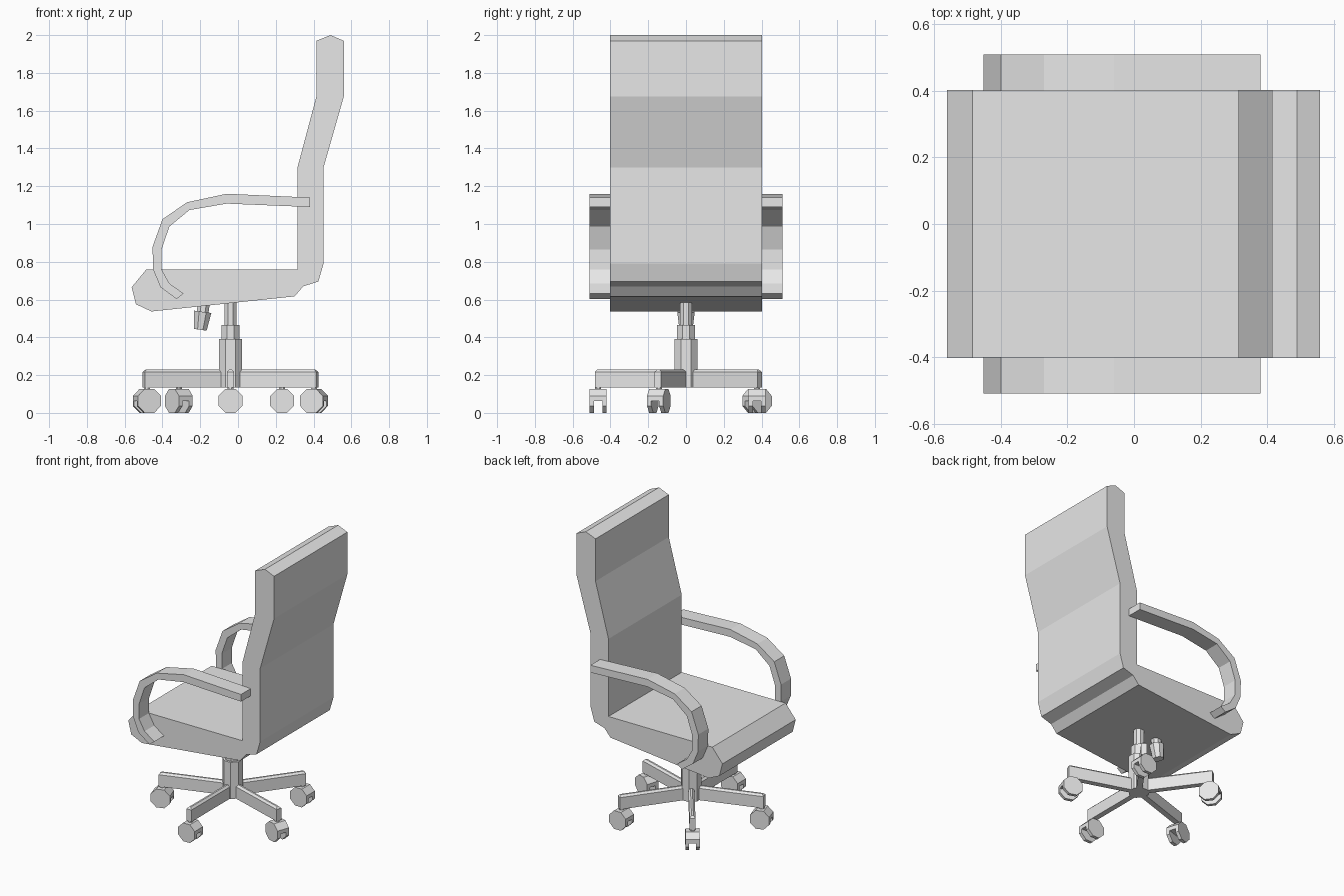
import bpy, bmesh
from math import sin, cos, pi, radians
from mathutils import Matrix, Vector

cube = bpy.data.objects.get("Cube")
if cube:
    bpy.data.objects.remove(cube, do_unlink=True)

grey = bpy.data.materials.new("plain grey")
grey.use_nodes = True
grey.diffuse_color = (0.8, 0.8, 0.8, 1)
grey.node_tree.nodes["Principled BSDF"].inputs["Base Color"].default_value = (0.8, 0.8, 0.8, 1)

COLUMN_X = -0.04


def finish(name, bm, matrix=Matrix()):
    bmesh.ops.recalc_face_normals(bm, faces=bm.faces)
    mesh = bpy.data.meshes.new(name)
    bm.to_mesh(mesh)
    bm.free()
    mesh.materials.append(grey)
    obj = bpy.data.objects.new(name, mesh)
    obj.matrix_world = matrix
    bpy.context.collection.objects.link(obj)
    return obj


def add_prism(bm, profile, y0, y1):
    """Extrude an (x, z) outline from y0 to y1."""
    face = bm.faces.new([bm.verts.new((x, y0, z)) for x, z in profile])
    out = bmesh.ops.extrude_face_region(bm, geom=[face])
    for v in out["geom"]:
        if isinstance(v, bmesh.types.BMVert):
            v.co.y = y1


def prism(name, profile, y0, y1):
    bm = bmesh.new()
    add_prism(bm, profile, y0, y1)
    return finish(name, bm)


def rod(name, start, end, r0, r1, sides=8):
    """Straight or tapered faceted rod between two points."""
    start, end = Vector(start), Vector(end)
    axis = end - start
    bm = bmesh.new()
    bmesh.ops.create_cone(bm, cap_ends=True, segments=sides, radius1=r0, radius2=r1,
                          depth=axis.length, matrix=Matrix.Rotation(pi / sides, 4, "Z"))
    turn = axis.to_track_quat("Z", "Y").to_matrix().to_4x4()
    return finish(name, bm, Matrix.Translation((start + end) / 2) @ turn)


# Seat and backrest: one padded shell
shell = [(-0.485, 0.76), (0.315, 0.76), (0.315, 1.30), (0.415, 1.675), (0.415, 1.97),
         (0.49, 2.0), (0.56, 1.97), (0.56, 1.675), (0.453, 1.30), (0.453, 0.79),
         (0.425, 0.695), (0.345, 0.67), (0.30, 0.617), (-0.458, 0.537),
         (-0.54, 0.575), (-0.563, 0.665)]
prism("seat_and_back", shell, -0.403, 0.403)

# Curved armrests
arm = [(0.38, 1.14), (-0.06, 1.16), (-0.27, 1.115), (-0.40, 1.025), (-0.452, 0.88),
       (-0.45, 0.76), (-0.41, 0.665), (-0.325, 0.603), (-0.288, 0.632), (-0.363, 0.685),
       (-0.405, 0.76), (-0.405, 0.865), (-0.363, 0.987), (-0.257, 1.074),
       (-0.06, 1.108), (0.38, 1.09)]
for side, s in (("left", 1), ("right", -1)):
    prism(f"armrest_{side}", arm, s * 0.40, s * 0.51)

# Telescopic column
for name, z0, z1, r in (("column_base", 0.135, 0.39, 0.067),
                        ("column_sleeve", 0.39, 0.465, 0.051),
                        ("column_piston", 0.465, 0.60, 0.035)):
    rod(name, (COLUMN_X, 0, z0), (COLUMN_X, 0, z1), r, r)

# Adjusting knob under the seat
rod("knob_stem", (-0.178, 0, 0.60), (-0.188, 0, 0.53), 0.034, 0.034)
rod("knob_grip", (-0.187, 0, 0.535), (-0.200, 0, 0.44), 0.050, 0.037)


def star_leg(name, angle):
    """Slim bar with chamfered top edges, running out from the column."""
    bm = bmesh.new()
    bmesh.ops.create_cube(bm, size=1)
    bmesh.ops.scale(bm, vec=(0.483, 0.038, 0.095), verts=bm.verts)
    bmesh.ops.translate(bm, vec=(0.2415, 0, 0.1825), verts=bm.verts)
    top = [e for e in bm.edges if all(v.co.z > 0.2 for v in e.verts)]
    bmesh.ops.bevel(bm, geom=top, offset=0.013, segments=1, affect="EDGES")
    finish(name, bm, Matrix.Translation((COLUMN_X, 0, 0)) @ Matrix.Rotation(angle, 4, "Z"))


def caster(name, x, y, turn):
    """Two faceted wheels with a half hood between them."""
    apothem = 0.0635
    r = apothem / cos(pi / 8)
    ring = [(r * cos(a), apothem + r * sin(a))
            for a in (pi / 8 + i * pi / 4 for i in range(8))]
    hood = [(apothem, apothem)] + ring[:4] + [(-apothem, apothem)]
    bm = bmesh.new()
    add_prism(bm, ring, -0.045, -0.022)
    add_prism(bm, hood, -0.022, 0.022)
    add_prism(bm, ring, 0.022, 0.045)
    finish(name, bm, Matrix.Translation((x, y, 0)) @ Matrix.Rotation(turn, 4, "Z"))


# Five-legged base; each caster is swivelled its own way
swivels = (0, -18, 0, -54, 18)
for i, swivel in enumerate(swivels):
    angle = -pi / 2 + i * 2 * pi / 5
    x, y = COLUMN_X + 0.465 * cos(angle), 0.465 * sin(angle)
    star_leg(f"base_leg_{i + 1}", angle)
    rod(f"caster_stem_{i + 1}", (x, y, 0.11), (x, y, 0.15), 0.017, 0.017)
    caster(f"caster_{i + 1}", x, y, radians(swivel))
